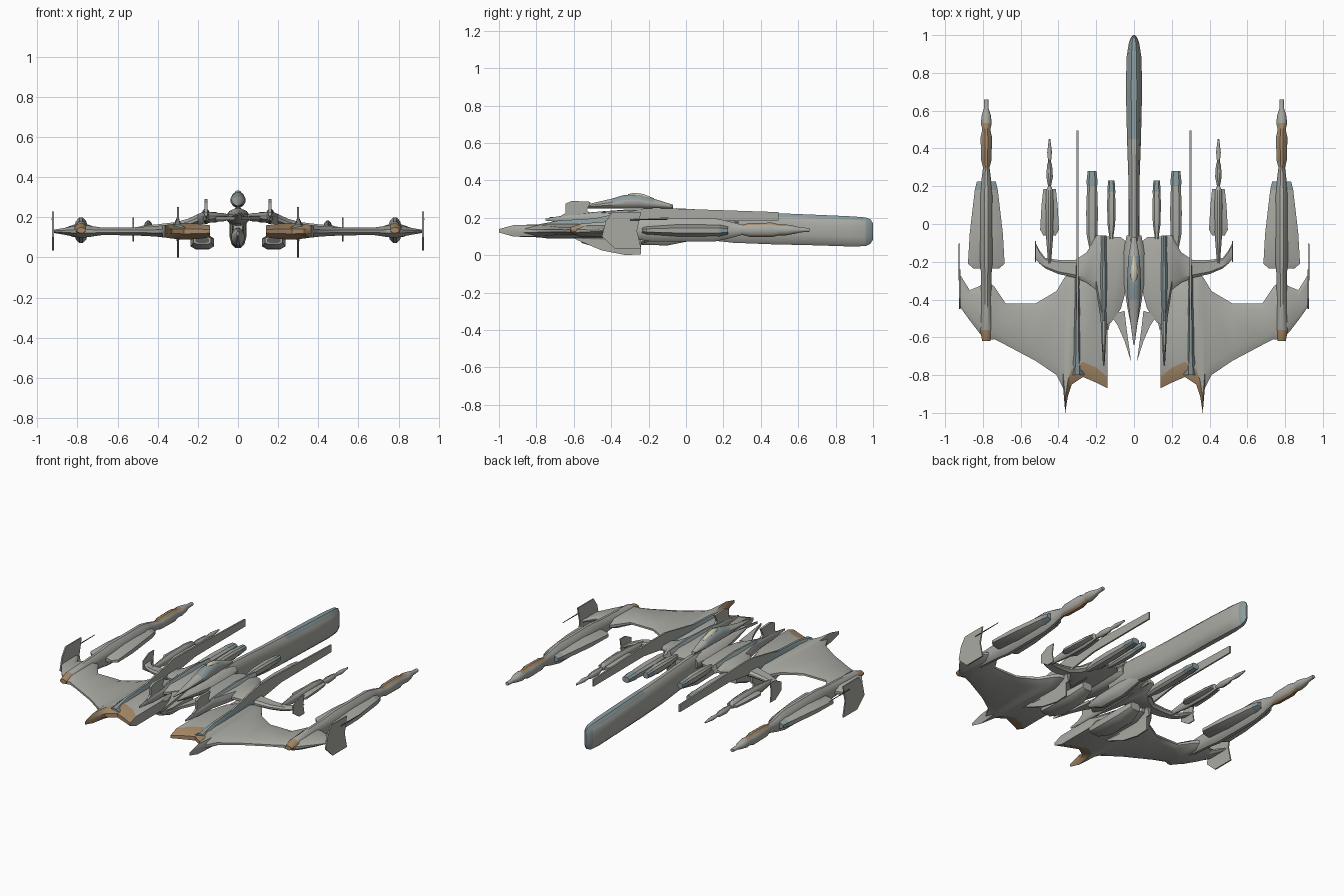
import bpy, bmesh, math

def material(name, rgb):
    m = bpy.data.materials.new(name)
    m.diffuse_color = (*rgb, 1)
    return m

MATS = [material("hull_grey", (0.40, 0.40, 0.37)),
        material("blue_grey", (0.26, 0.33, 0.34)),
        material("copper_brown", (0.38, 0.25, 0.14)),
        material("cream_glass", (0.62, 0.58, 0.42)),
        material("dark_grey", (0.10, 0.10, 0.10))]
GREY, BLUE, BROWN, CREAM, DARK = range(5)

def finish(name, bm, mat, mirror):
    bmesh.ops.recalc_face_normals(bm, faces=bm.faces)
    bm.normal_update()
    for f in bm.faces:
        f.material_index = mat(f.calc_center_median(), f.normal) if callable(mat) else mat
        f.smooth = True
    me = bpy.data.meshes.new(name)
    bm.to_mesh(me)
    bm.free()
    for m in MATS:
        me.materials.append(m)
    me.set_sharp_from_angle(angle=math.radians(32))
    ob = bpy.data.objects.new(name, me)
    bpy.context.scene.collection.objects.link(ob)
    if mirror:
        ob.modifiers.new("mirror", 'MIRROR')
    return ob

def bridge(bm, rings):
    """Skin a list of closed rings and cap both ends."""
    vs = [[bm.verts.new(p) for p in r] for r in rings]
    n = len(vs[0])
    for a, b in zip(vs, vs[1:]):
        for i in range(n):
            j = (i + 1) % n
            bm.faces.new((a[i], a[j], b[j], b[i]))
    bm.faces.new(vs[0])
    bm.faces.new(vs[-1])

def loft(name, x, secs, mat=GREY, mirror=True, n=12, power=1.0):
    """Body along y; sections are (y, z, half width, half height)."""
    bm = bmesh.new()
    rings = []
    for y, z, rx, rz in secs:
        ring = []
        for i in range(n):
            a = 2 * math.pi * (i + 0.5) / n
            c, s = math.cos(a), math.sin(a)
            ring.append((x + rx * math.copysign(abs(c) ** power, c), y,
                         z + rz * math.copysign(abs(s) ** power, s)))
        rings.append(ring)
    bridge(bm, rings)
    return finish(name, bm, mat, mirror)

def wing(name, secs, mat=GREY):
    """Wing along x; sections are (x, back y, front y, z, half thickness)."""
    bm = bmesh.new()
    rings = []
    for x, yb, yf, z, t in secs:
        d = min(0.16 * (yf - yb), 0.08)
        e = t * 0.3
        rings.append([(x, yf, z + e), (x, yf - d, z + t), (x, yb + d, z + t), (x, yb, z + e),
                      (x, yb, z - e), (x, yb + d, z - t), (x, yf - d, z - t), (x, yf, z - e)])
    bridge(bm, rings)
    return finish(name, bm, mat, True)

def plate(name, pts, pos, thick, axis='x', mat=GREY):
    """Flat outline: (y, z) points for axis x, (x, y) points for axis z."""
    bm = bmesh.new()
    at = (lambda p, o: (o, p[0], p[1])) if axis == 'x' else (lambda p, o: (p[0], p[1], o))
    bridge(bm, [[at(p, pos + s * thick / 2) for p in pts] for s in (-1, 1)])
    return finish(name, bm, mat, True)

# Long central boom, blue along the top and at the tip
loft("main_boom", 0, [(-0.20, 0.18, 0.025, 0.06), (-0.05, 0.175, 0.03, 0.078),
     (0.25, 0.15, 0.031, 0.086), (0.45, 0.142, 0.038, 0.086), (0.70, 0.134, 0.044, 0.084),
     (0.88, 0.127, 0.041, 0.083), (0.96, 0.125, 0.028, 0.079), (0.985, 0.126, 0.018, 0.068),
     (1.0, 0.126, 0.006, 0.045)],
     lambda c, n: BLUE if (n.z > 0.35 and c.y > 0.4) or c.y > 0.96 else GREY, False, 12, 0.8)

# Cockpit, canopy and core hull
loft("cockpit", 0, [(-0.64, 0.255, 0.003, 0.003), (-0.52, 0.262, 0.02, 0.012),
     (-0.40, 0.275, 0.034, 0.027), (-0.33, 0.285, 0.038, 0.038), (-0.25, 0.288, 0.036, 0.04),
     (-0.17, 0.276, 0.03, 0.026), (-0.07, 0.26, 0.012, 0.01)],
     lambda c, n: BLUE if n.z > 0.3 and -0.4 < c.y < -0.2 else GREY, False)
loft("canopy", 0, [(-0.31, 0.318, 0.008, 0.008), (-0.28, 0.318, 0.018, 0.016),
     (-0.23, 0.31, 0.019, 0.018), (-0.17, 0.292, 0.008, 0.012)], CREAM, False)
loft("core_hull", 0, [(-0.60, 0.215, 0.004, 0.006), (-0.45, 0.21, 0.035, 0.025),
     (-0.32, 0.205, 0.055, 0.04), (-0.15, 0.2, 0.06, 0.045), (-0.06, 0.2, 0.04, 0.04)], GREY, False)
loft("belly_keel", 0, [(-0.40, 0.12, 0.006, 0.01), (-0.28, 0.10, 0.034, 0.045),
     (-0.10, 0.10, 0.034, 0.05), (0.05, 0.12, 0.02, 0.04)], GREY, False)

# Upper inner wings with curved arms
wing("upper_wing", [(0.045, -0.36, -0.09, 0.2, 0.014), (0.07, -0.45, -0.07, 0.2, 0.02),
     (0.12, -0.52, -0.07, 0.2, 0.024), (0.17, -0.55, -0.06, 0.198, 0.03),
     (0.20, -0.35, -0.06, 0.19, 0.026), (0.25, -0.31, -0.15, 0.17, 0.022),
     (0.31, -0.285, -0.19, 0.158, 0.018), (0.40, -0.265, -0.19, 0.15, 0.015),
     (0.47, -0.235, -0.18, 0.145, 0.013), (0.50, -0.21, -0.14, 0.142, 0.01),
     (0.525, -0.18, -0.09, 0.14, 0.006)])
plate("front_claw", [(0.125, -0.48), (0.05, -0.46), (0.04, -0.55), (0.015, -0.73),
      (0.05, -0.62), (0.085, -0.54)], 0.195, 0.016, 'z')
plate("arm_tip_fin", [(-0.2, 0.12), (-0.2, 0.17), (-0.14, 0.2), (-0.09, 0.2),
      (-0.10, 0.14), (-0.09, 0.08), (-0.14, 0.08)], 0.522, 0.006)
loft("side_spine", 0.16, [(-0.75, 0.19, 0.004, 0.006), (-0.62, 0.195, 0.012, 0.024),
     (-0.45, 0.2, 0.02, 0.035), (-0.25, 0.205, 0.022, 0.04), (-0.06, 0.205, 0.014, 0.03)],
     lambda c, n: BLUE if n.z > 0.6 else GREY)
plate("side_crest", [(-0.70, 0.19), (-0.645, 0.225), (-0.645, 0.275), (-0.61, 0.29),
      (-0.51, 0.285), (-0.53, 0.24), (-0.48, 0.2)], 0.16, 0.014)

# Rear-pointing guns on the inner wings
for name, x, z, w, y0, y1 in (("inner_gun", 0.12, 0.2, 0.024, -0.08, 0.23),
                              ("middle_gun", 0.222, 0.165, 0.033, -0.14, 0.28)):
    loft(name, x, [(y0, z, w * 0.4, 0.018), (y0 + 0.08, z, w * 0.9, 0.026),
         (y0 + 0.2, z, w, 0.028), (y1 - 0.08, z, w * 0.85, 0.024), (y1 - 0.06, z, w * 0.95, 0.024),
         (y1, z, w * 0.75, 0.018)], lambda c, n: BLUE if c.y > 0.2 else GREY, n=8, power=0.7)

# Small pods carried by the arms
loft("small_pod", 0.447, [(-0.21, 0.15, 0.008, 0.012), (-0.06, 0.15, 0.02, 0.03),
     (0.10, 0.15, 0.022, 0.034), (0.18, 0.15, 0.018, 0.024), (0.20, 0.145, 0.008, 0.012),
     (0.25, 0.14, 0.018, 0.02), (0.31, 0.14, 0.014, 0.017), (0.33, 0.14, 0.008, 0.01),
     (0.38, 0.14, 0.013, 0.013), (0.45, 0.14, 0.004, 0.005)])
loft("small_pod_shell", 0.447, [(-0.06, 0.145, 0.036, 0.008), (-0.03, 0.145, 0.054, 0.016),
     (0.10, 0.145, 0.046, 0.018), (0.185, 0.145, 0.036, 0.012)], n=8)

# Main wings with forward spikes and brown leading edge
wing("main_wing", [(0.14, -0.87, -0.50, 0.13, 0.03), (0.20, -0.84, -0.32, 0.13, 0.038),
     (0.27, -0.81, -0.25, 0.13, 0.042), (0.33, -0.85, -0.25, 0.13, 0.036),
     (0.35, -0.91, -0.26, 0.13, 0.033), (0.364, -1.0, -0.28, 0.13, 0.031),
     (0.375, -0.87, -0.295, 0.13, 0.03), (0.41, -0.80, -0.355, 0.13, 0.026),
     (0.52, -0.725, -0.42, 0.13, 0.02), (0.68, -0.64, -0.42, 0.13, 0.019),
     (0.74, -0.61, -0.33, 0.13, 0.028), (0.78, -0.615, -0.30, 0.13, 0.032),
     (0.82, -0.575, -0.33, 0.13, 0.026), (0.87, -0.51, -0.35, 0.13, 0.016),
     (0.92, -0.44, -0.27, 0.13, 0.008)],
     lambda c, n: BROWN if c.y < -0.76 and c.x < 0.36 else GREY)

# Ridge, tall blade and underslung intake on each main wing
loft("wing_ridge", 0.30, [(-0.80, 0.14, 0.045, 0.025), (-0.68, 0.14, 0.026, 0.05),
     (-0.45, 0.14, 0.018, 0.065), (-0.22, 0.14, 0.012, 0.055)],
     lambda c, n: BLUE if n.z > -0.1 else GREY, n=8, power=1.3)
plate("tall_blade", [(-0.70, 0.15), (-0.45, 0.205), (-0.22, 0.25), (-0.10, 0.25), (0.495, 0.23),
      (0.495, 0.185), (0.0, 0.185), (-0.24, 0.15), (-0.24, 0.005), (-0.32, 0.0),
      (-0.45, 0.025), (-0.58, 0.08)], 0.30, 0.010)
loft("intake", 0.178, [(-0.56, 0.085, 0.045, 0.02), (-0.48, 0.074, 0.062, 0.034),
     (-0.30, 0.075, 0.06, 0.036), (-0.20, 0.095, 0.035, 0.025)], n=8, power=0.6)
loft("intake_vent", 0.178, [(-0.563, 0.085, 0.035, 0.013), (-0.557, 0.085, 0.035, 0.013)],
     DARK, n=8, power=0.6)

# Large outer pods with brown barrel section
def pod_colour(c, n):
    return BROWN if c.y < -0.57 or (0.31 < c.y < 0.52 and abs(n.x) < 0.85) else GREY
loft("outer_pod", 0.782, [(-0.62, 0.135, 0.022, 0.014), (-0.56, 0.14, 0.034, 0.03),
     (-0.40, 0.138, 0.028, 0.045), (-0.25, 0.135, 0.03, 0.055), (-0.18, 0.135, 0.036, 0.065),
     (0.15, 0.135, 0.036, 0.065), (0.22, 0.135, 0.028, 0.05), (0.30, 0.135, 0.018, 0.028),
     (0.34, 0.135, 0.029, 0.038), (0.46, 0.135, 0.031, 0.04), (0.50, 0.135, 0.022, 0.03),
     (0.535, 0.135, 0.03, 0.03), (0.58, 0.135, 0.024, 0.022), (0.61, 0.135, 0.013, 0.014),
     (0.66, 0.135, 0.012, 0.01)], pod_colour)
loft("outer_pod_shell", 0.782, [(-0.235, 0.132, 0.075, 0.014), (-0.21, 0.132, 0.105, 0.022),
     (-0.05, 0.132, 0.095, 0.034), (0.18, 0.132, 0.066, 0.034), (0.225, 0.132, 0.054, 0.024)],
     lambda c, n: BLUE if c.y > 0.18 else GREY, n=8)

# Wing-tip fins and their antennas
plate("tip_fin", [(-0.45, 0.10), (-0.43, 0.18), (-0.395, 0.23), (-0.24, 0.23),
      (-0.262, 0.13), (-0.24, 0.035), (-0.38, 0.035)], 0.922, 0.008)
loft("tip_antenna", 0.926, [(-0.30, 0.19, 0.004, 0.004), (-0.10, 0.19, 0.002, 0.002)], DARK, n=6)
